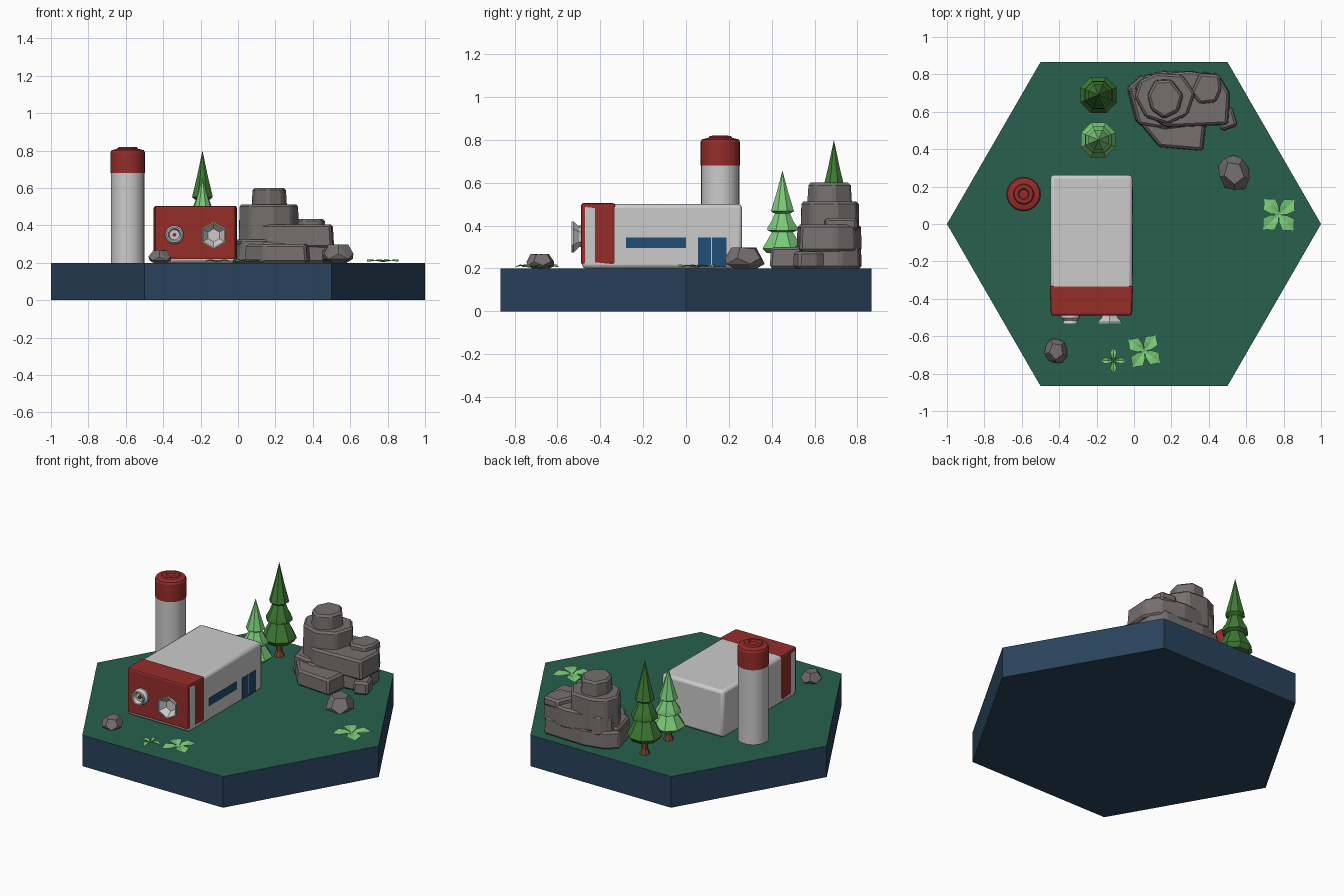
import bpy, bmesh, math, random
from mathutils import Matrix, Vector

if "Cube" in bpy.data.objects:
    bpy.data.objects.remove(bpy.data.objects["Cube"])

random.seed(4)
GROUND = 0.2


def material(name, rgb):
    m = bpy.data.materials.new(name)
    m.diffuse_color = (*rgb, 1)
    m.use_nodes = True
    m.node_tree.nodes["Principled BSDF"].inputs["Base Color"].default_value = m.diffuse_color
    return m


NAVY = material("navy", (0.022, 0.055, 0.107))
GRASS = material("grass", (0.021, 0.117, 0.073))
RED = material("red", (0.30, 0.026, 0.023))
BLUE = material("blue", (0.014, 0.076, 0.178))
STONE = material("stone", (0.18, 0.16, 0.16))
LEAF = material("light_green", (0.20, 0.60, 0.19))
PINE = material("dark_green", (0.05, 0.20, 0.035))
BARK = material("bark", (0.19, 0.07, 0.03))


def finish(name, bm, mat=None, smooth=None, bevel=0, segments=1):
    bmesh.ops.recalc_face_normals(bm, faces=bm.faces)
    me = bpy.data.meshes.new(name)
    bm.to_mesh(me)
    bm.free()
    ob = bpy.data.objects.new(name, me)
    bpy.context.collection.objects.link(ob)
    if mat:
        me.materials.append(mat)
    if bevel:
        mod = ob.modifiers.new("Bevel", 'BEVEL')
        mod.width, mod.segments = bevel, segments
    if smooth:
        bpy.ops.object.select_all(action='DESELECT')
        ob.select_set(True)
        bpy.context.view_layer.objects.active = ob
        bpy.ops.object.shade_smooth_by_angle(angle=math.radians(smooth))
    return ob


def box(name, lo, hi, mat=None, **kw):
    bm = bmesh.new()
    lo, hi = Vector(lo), Vector(hi)
    bmesh.ops.create_cube(bm, size=1, matrix=Matrix.Translation((lo + hi) / 2)
                          @ Matrix.Diagonal((*(hi - lo), 1)))
    return finish(name, bm, mat, **kw)


def lathe(name, profile, n, loc, mat=None, smooth=None, to_front=False, turn=0):
    """Revolve (radius, height) points; to_front points the axis at -y."""
    bm = bmesh.new()
    rings = []
    for r, h in profile:
        rings.append([bm.verts.new((r * math.cos(turn + k * math.tau / n),
                                    r * math.sin(turn + k * math.tau / n), h)) for k in range(n)])
    for a, b in zip(rings, rings[1:]):
        for k in range(n):
            bm.faces.new((a[k], a[(k + 1) % n], b[(k + 1) % n], b[k]))
    bm.faces.new(rings[0])
    bm.faces.new(rings[-1])
    bmesh.ops.remove_doubles(bm, verts=bm.verts, dist=1e-5)
    m = Matrix.Translation(loc)
    if to_front:
        m = m @ Matrix.Rotation(math.pi / 2, 4, 'X')
    bm.transform(m)
    return finish(name, bm, mat, smooth)


def rock_slab(name, outline, z0, z1, taper=0.94, bevel=0.012):
    """Polygon prism with a slightly smaller top and chipped edges."""
    bm = bmesh.new()
    c = sum((Vector((*p, 0)) for p in outline), Vector()) / len(outline)
    low = [bm.verts.new((x, y, z0)) for x, y in outline]
    top = [bm.verts.new((c.x + (x - c.x) * taper, c.y + (y - c.y) * taper, z1)) for x, y in outline]
    n = len(low)
    for k in range(n):
        bm.faces.new((low[k], low[(k + 1) % n], top[(k + 1) % n], top[k]))
    bm.faces.new(low)
    bm.faces.new(top)
    return finish(name, bm, STONE, bevel=bevel)


# Hexagonal ground tile with grass on top
base = lathe("ground_tile", [(1, 0), (1, GROUND)], 6, (0, 0, 0), NAVY)
base.data.materials.append(GRASS)
for p in base.data.polygons:
    if p.normal.z > 0.9:
        p.material_index = 1

# Building: pale body, red front shell, window and double door
box("building_body", (-0.447, -0.485, 0.2), (-0.009, 0.262, 0.5), bevel=0.018, segments=2, smooth=30)
shell = box("front_shell", (-0.451, -0.49, 0.217), (-0.005, -0.33, 0.505), RED)
for v in shell.data.vertices:
    if v.co.y < -0.4:
        v.co.x = -0.228 + (v.co.x + 0.228) * 0.97
mod = shell.modifiers.new("Bevel", 'BEVEL')
mod.width, mod.segments = 0.012, 2
box("side_window", (-0.03, -0.28, 0.295), (-0.006, 0.0, 0.345), BLUE)
for i, (y0, y1) in enumerate([(0.055, 0.117), (0.122, 0.19)]):
    box(f"door_leaf_{i + 1}", (-0.03, y0, 0.21), (-0.006, y1, 0.345), BLUE)

# Front nozzles: round port and hexagonal horn
lathe("round_port", [(0.05, -0.01), (0.05, 0.012), (0.036, 0.025), (0.042, 0.045), (0.034, 0.045),
                     (0.027, 0.02), (0, 0.02)], 20, (-0.34, -0.49, 0.35), None, 30, True)
lathe("port_core", [(0.01, 0), (0.01, 0.028), (0, 0.032)], 10, (-0.34, -0.49, 0.35), RED, 30, True)
lathe("hex_horn", [(0.045, -0.01), (0.048, 0.01), (0.073, 0.035), (0.073, 0.045), (0.066, 0.045),
                   (0.035, 0.008), (0, 0.008)], 6, (-0.13, -0.49, 0.347), None, None, True, math.pi / 6)

# Tower with red cap
lathe("tower", [(0.089, 0.2), (0.089, 0.69)], 32, (-0.59, 0.16, 0), None, 30)
lathe("tower_cap", [(0.086, 0.68), (0.092, 0.68), (0.092, 0.79), (0.086, 0.802), (0.055, 0.81),
                    (0.05, 0.818), (0.03, 0.82), (0.024, 0.812), (0, 0.812)], 24, (-0.59, 0.16, 0), RED, 25)

# Pine trees: three flared tiers over a trunk
TIERS = [(0.02, 0.15), (0.085, 0.16), (0.105, 0.205), (0.085, 0.27), (0.055, 0.37), (0.08, 0.39),
         (0.078, 0.42), (0.058, 0.48), (0.04, 0.56), (0.06, 0.585), (0.055, 0.62), (0.03, 0.78), (0, 1)]
for tag, y, h, s, mat in [("tall", 0.69, 0.6, 1.0, PINE), ("short", 0.45, 0.457, 0.96, LEAF)]:
    lathe(f"{tag}_tree_trunk", [(0.032, 0.2), (0.02, 0.23), (0.018, 0.2 + h * 0.25)], 8, (-0.19, y, 0), BARK)
    lathe(f"{tag}_tree_foliage", [(r * s, 0.2 + f * h) for r, f in TIERS], 8, (-0.19, y, 0), mat, 35, False,
          math.pi / 8)

# Stacked rock outcrop
rock_slab("rock_base", [(-0.04, 0.73), (0.03, 0.79), (0.16, 0.82), (0.44, 0.81), (0.5, 0.72),
                        (0.5, 0.54), (0.16, 0.5), (0.01, 0.54)], 0.2, 0.31, 0.97)
rock_slab("rock_front", [(0.01, 0.56), (0.136, 0.41), (0.37, 0.39), (0.39, 0.56)], 0.2, 0.3)
rock_slab("rock_left", [(-0.035, 0.73), (0.02, 0.53), (0.14, 0.51), (0.23, 0.56), (0.2, 0.72)], 0.2, 0.325)
rock_slab("rock_right", [(0.42, 0.6), (0.47, 0.495), (0.555, 0.525), (0.53, 0.61), (0.48, 0.66)], 0.2, 0.28)
rock_slab("rock_middle", [(0.0, 0.73), (0.06, 0.8), (0.3, 0.82), (0.46, 0.79), (0.515, 0.7),
                          (0.505, 0.53), (0.17, 0.515), (0.1, 0.56)], 0.28, 0.405, 0.97)
rock_slab("rock_shoulder", [(0.3, 0.7), (0.35, 0.64), (0.44, 0.65), (0.47, 0.72), (0.46, 0.8),
                            (0.35, 0.81)], 0.38, 0.435)
rock_slab("rock_drum", [(0.0, 0.68), (0.03, 0.77), (0.12, 0.81), (0.26, 0.8), (0.33, 0.7),
                        (0.29, 0.58), (0.18, 0.53), (0.06, 0.57)], 0.3, 0.512, 0.97)
rock_slab("rock_cap", [(0.07, 0.69), (0.11, 0.77), (0.2, 0.775), (0.265, 0.69), (0.24, 0.6),
                       (0.16, 0.56), (0.09, 0.61)], 0.5, 0.6)


# Loose boulders: jittered faceted hulls cut by the ground
def boulder(name, loc, radii, turn):
    bm = bmesh.new()
    bmesh.ops.create_icosphere(bm, subdivisions=1, radius=1)
    pts = [f.calc_center_median().normalized() * random.uniform(0.92, 1.08) for f in bm.faces]
    bm.clear()
    m = Matrix.Translation(loc) @ Matrix.Rotation(turn, 4, 'Z') @ Matrix.Diagonal((*radii, 1))
    for p in pts:
        q = m @ p
        q.z = max(q.z, GROUND)
        bm.verts.new(q)
    bmesh.ops.convex_hull(bm, input=bm.verts)
    bmesh.ops.dissolve_limit(bm, angle_limit=0.2, verts=bm.verts, edges=bm.edges)
    finish(name, bm, STONE)


boulder("large_boulder", (0.535, 0.275, 0.235), (0.085, 0.1, 0.075), 0.3)
boulder("small_boulder", (-0.415, -0.68, 0.222), (0.062, 0.07, 0.055), 0.2)


# Low plants: four pointed, folded leaves each
def plant(name, x, y, radius, width, turn):
    bm = bmesh.new()
    for k in range(4):
        rot = Matrix.Rotation(turn + k * math.pi / 2, 3, 'Z')

        def vert(u, v, h):
            return bm.verts.new(rot @ Vector((u * radius, v * radius, h)) + Vector((x, y, GROUND)))
        root, mid, tip = vert(0, 0, 0.004), vert(0.55, 0, 0.012), vert(1, 0, 0.006)
        for s in (1, -1):
            inner, outer = vert(0.28, s * width * 0.65, 0.016), vert(0.65, s * width, 0.018)
            bm.faces.new((root, mid, inner))
            bm.faces.new((inner, mid, outer))
            bm.faces.new((mid, tip, outer))
    finish(name, bm, LEAF)


plant("plant_front", 0.055, -0.68, 0.105, 0.38, 0.95)
plant("plant_front_small", -0.11, -0.73, 0.07, 0.25, 0.0)
plant("plant_right", 0.775, 0.05, 0.115, 0.38, 0.75)
